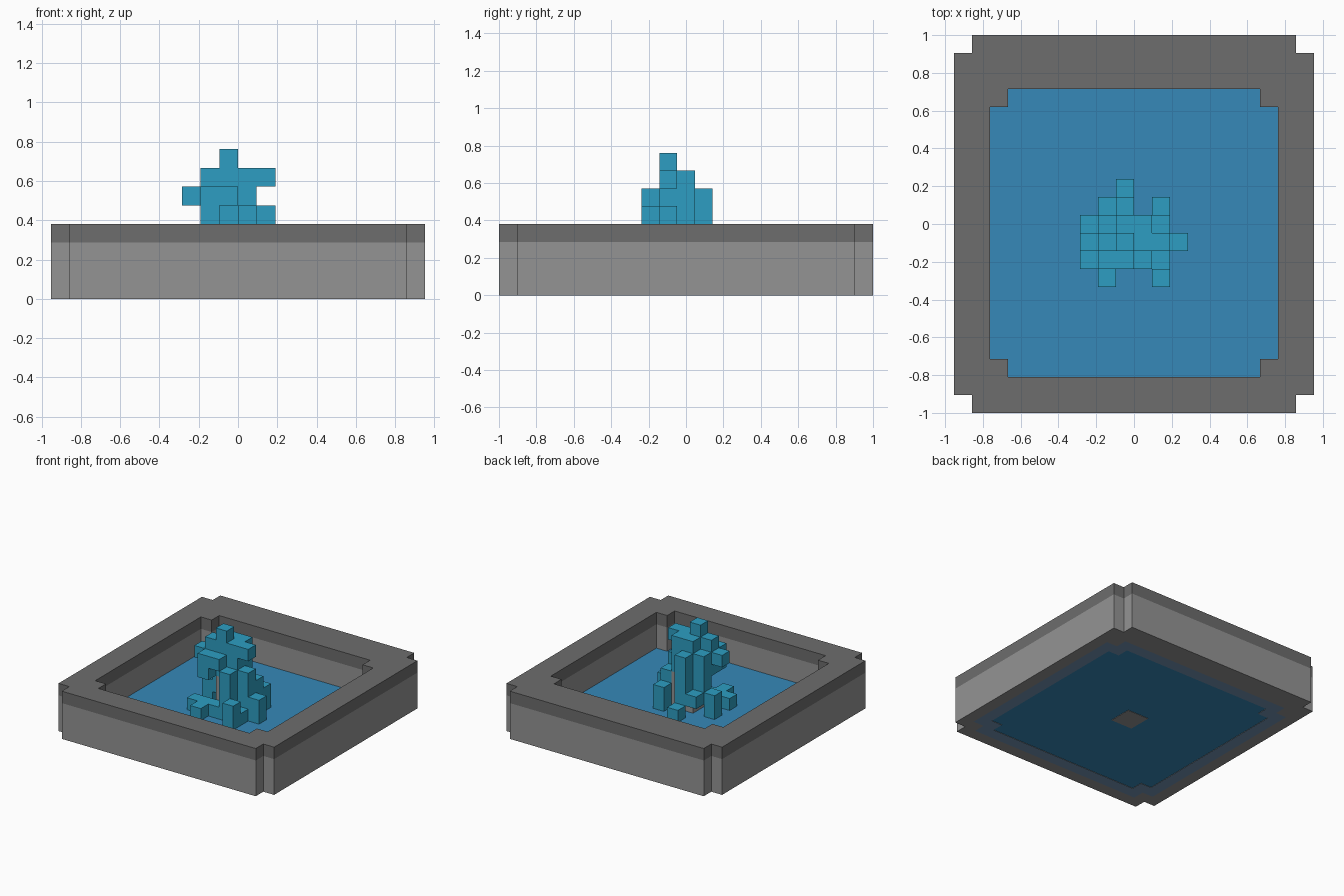
import bpy
import bmesh

cube = bpy.data.objects.get("Cube")
if cube:
    bpy.data.objects.remove(cube, do_unlink=True)

V = 2 / 21  # size of one block


def material(name, rgb):
    lin = [((c / 255 + 0.055) / 1.055) ** 2.4 for c in rgb] + [1.0]
    m = bpy.data.materials.new(name)
    m.use_nodes = True
    m.diffuse_color = lin
    m.node_tree.nodes["Principled BSDF"].inputs["Base Color"].default_value = lin
    return m


light_stone = material("light stone", (148, 148, 148))
dark_stone = material("dark stone", (109, 109, 109))
slate = material("slate blue", (115, 147, 178))
water_blue = material("water blue", (54, 136, 184))
splash_blue = material("splash blue", (45, 158, 194))


def finish(name, bm, mats, recalc=True):
    if recalc:
        bmesh.ops.recalc_face_normals(bm, faces=bm.faces)
    mesh = bpy.data.meshes.new(name)
    bm.to_mesh(mesh)
    bm.free()
    for m in mats:
        mesh.materials.append(m)
    ob = bpy.data.objects.new(name, mesh)
    bpy.context.collection.objects.link(ob)
    return ob


def outline(bm, hx, y0, y1, z):
    """Rectangle with a one-block notch in every corner, in block units."""
    pts = [(-hx + 1, y0), (hx - 1, y0), (hx - 1, y0 + 1), (hx, y0 + 1),
           (hx, y1 - 1), (hx - 1, y1 - 1), (hx - 1, y1), (-hx + 1, y1),
           (-hx + 1, y1 - 1), (-hx, y1 - 1), (-hx, y0 + 1), (-hx + 1, y0 + 1)]
    return [bm.verts.new((x * V, y * V, z * V)) for x, y in pts]


OUTER, MIDDLE, INNER = (10, -10.5, 10.5), (9, -9.5, 8.5), (8, -8.5, 7.5)

# Basin wall: loops run up the outside, over the rim, down inside and back underneath
bm = bmesh.new()
loops = [outline(bm, *o, z) for o, z in (
    (OUTER, 0), (OUTER, 3), (OUTER, 4), (INNER, 4), (INNER, 3), (INNER, 0), (MIDDLE, 0))]
for k, mat in enumerate((0, 1, 1, 1, 0, 2, 0)):
    a, b = loops[k], loops[(k + 1) % len(loops)]
    for i in range(12):
        j = (i + 1) % 12
        bm.faces.new((a[i], a[j], b[j], b[i])).material_index = mat
finish("basin_wall", bm, [light_stone, dark_stone, slate])

# Pool water: a shallow slab filling the basin
bm = bmesh.new()
low, top = outline(bm, *INNER, 0.03), outline(bm, *INNER, 1)
bm.faces.new(low[::-1])
bm.faces.new(top)
for i in range(12):
    j = (i + 1) % 12
    bm.faces.new((low[i], low[j], top[j], top[i]))
finish("pool_water", bm, [water_blue])

# Stone pedestal in the middle of the pool
bm = bmesh.new()
bmesh.ops.create_cube(bm, size=1)
for v in bm.verts:
    v.co = (v.co.x * 2 * V, (v.co.y * 2 - 0.5) * V, (v.co.z + 0.5) * 4 * V)
finish("pedestal", bm, [light_stone])

# Fountain splash: (column, row, lowest block, top); row 0 starts at y = -1.5 blocks
COLUMNS = [
    (-1, 0, 4, 8), (-2, 0, 4, 7), (0, 0, 4, 7), (1, 0, 6, 7),     # crown
    (-1, 1, 4, 7), (0, 1, 4, 7), (-2, 1, 2, 6), (-1, 2, 2, 6),    # rear jets
    (-3, 0, 5, 6), (-2, -1, 4, 6), (-1, -1, 5, 6),                # overhanging spray
    (0, -1, 1, 5), (1, 0, 1, 5), (1, 1, 1, 4),                    # falling jets
    (2, 0, 1, 3), (1, -2, 1, 3), (1, 2, 1, 3), (-3, 1, 1, 3),     # droplets
    (-2, -2, 1, 2), (-1, 3, 1, 2), (1, -1, 1, 2),
    (-3, -1, 1, 2), (-2, -1, 1, 2), (-1, -1, 1, 2), (-2, 2, 2, 3),
]
blocks = {(i, j, k) for i, j, lo, hi in COLUMNS for k in range(lo, hi)}
bm = bmesh.new()
for cell in sorted(blocks):
    for axis in range(3):
        for side in (0, 1):
            near = list(cell)
            near[axis] += 2 * side - 1
            if tuple(near) in blocks:
                continue
            # Exposed face of this block
            u, w = (axis + 1) % 3, (axis + 2) % 3
            corners = []
            for du, dw in ((0, 0), (1, 0), (1, 1), (0, 1)):
                p = list(cell)
                p[axis] += side
                p[u] += du
                p[w] += dw
                corners.append(bm.verts.new((p[0] * V, (p[1] - 1.5) * V, p[2] * V)))
            bm.faces.new(corners if side else corners[::-1])
finish("fountain_splash", bm, [splash_blue], recalc=False)
